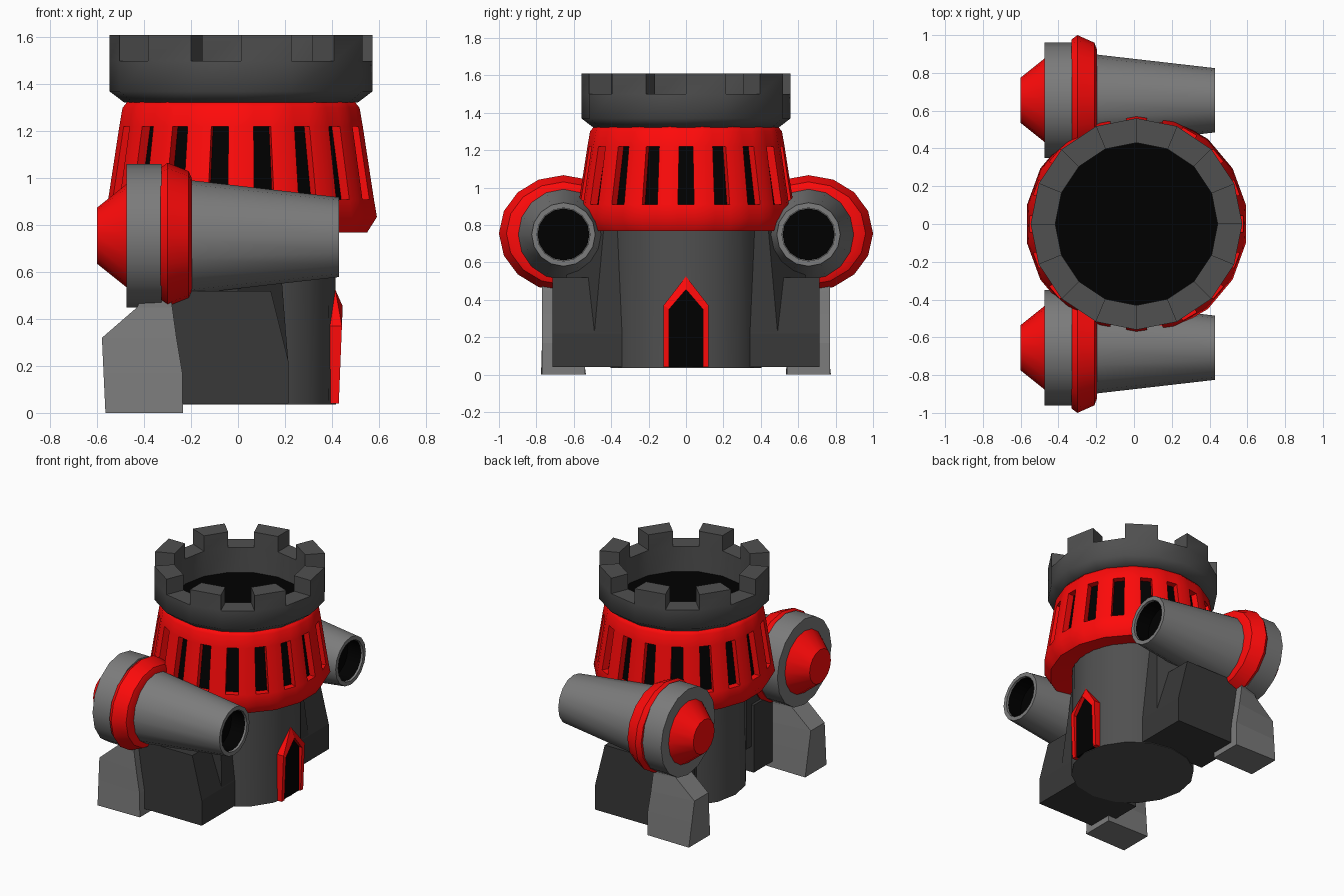
import bpy, bmesh
from math import sin, cos, pi, radians
from mathutils import Vector

if "Cube" in bpy.data.objects:
    bpy.data.objects.remove(bpy.data.objects["Cube"])


def material(name, rgb):
    m = bpy.data.materials.new(name)
    m.diffuse_color = (*rgb, 1)
    m.use_nodes = True
    m.node_tree.nodes["Principled BSDF"].inputs["Base Color"].default_value = m.diffuse_color
    return m


RED = material("red", (1.0, 0.003, 0.003))
BLACK = material("black", (0.0, 0.0, 0.0))
DARK = material("dark_grey", (0.08, 0.08, 0.08))
DARKER = material("darker_grey", (0.04, 0.04, 0.04))
GREY = material("mid_grey", (0.2, 0.2, 0.2))
CX = 0.013  # tower axis


def finish(name, bm, mats, smooth=0):
    bmesh.ops.remove_doubles(bm, verts=bm.verts, dist=1e-5)
    bmesh.ops.recalc_face_normals(bm, faces=bm.faces)
    me = bpy.data.meshes.new(name)
    bm.to_mesh(me)
    bm.free()
    for m in mats:
        me.materials.append(m)
    if smooth:
        me.shade_smooth()
        me.set_sharp_from_angle(angle=radians(smooth))
    ob = bpy.data.objects.new(name, me)
    bpy.context.collection.objects.link(ob)
    return ob


def quad(bm, pts, mat=0):
    f = bm.faces.new([bm.verts.new(p) for p in pts])
    f.material_index = mat


def loft(name, rings, mat, smooth=0):
    """Skin a stack of equal-length point loops and cap both ends."""
    bm = bmesh.new()
    rows = [[bm.verts.new(p) for p in r] for r in rings]
    n = len(rows[0])
    for a, b in zip(rows, rows[1:]):
        for i in range(n):
            j = (i + 1) % n
            bm.faces.new((a[i], a[j], b[j], b[i]))
    bm.faces.new(rows[0])
    bm.faces.new(rows[-1])
    return finish(name, bm, [mat], smooth)


def lathe_z(name, profile, mat, n=16):
    ring = lambda r, z: [(CX + r * cos(2 * pi * i / n), r * sin(2 * pi * i / n), z) for i in range(n)]
    return loft(name, [ring(r, z) for r, z in profile], mat, 28)


def lathe_x(name, profile, mat, y, z, ky=1.0, n=16):
    ring = lambda x, r: [(x, y + ky * r * cos(2 * pi * i / n), z + r * sin(2 * pi * i / n)) for i in range(n)]
    return loft(name, [ring(x, r) for x, r in profile], mat, 28)


# Tower body
lathe_z("tower_body", [(0.405, 0.036), (0.40, 0.80), (0.40, 1.28)], DARK)

# Red slotted skirt: 18 flat facets, each with a recessed black window
N, HALF = 18, pi / 18
RINGS = [(0.40, 0.79), (0.545, 0.768), (0.588, 0.835), (0.575, 0.91),
         (0.527, 1.22), (0.513, 1.30), (0.49, 1.328), (0.45, 1.328)]
bm = bmesh.new()
for k in range(N):
    a = 2 * pi * k / N

    def pt(i, col, inset=0.0):
        r, z = RINGS[i]
        d = r * cos(HALF) - inset
        w = 0.043 if i <= 3 else 0.037
        t = (-r * sin(HALF), -w, w, r * sin(HALF))[col]
        return Vector((CX + d * cos(a) - t * sin(a), d * sin(a) + t * cos(a), z))

    for i in range(len(RINGS) - 1):
        for c in range(3):
            if i == 3 and c == 1:
                continue
            quad(bm, [pt(i, c), pt(i, c + 1), pt(i + 1, c + 1), pt(i + 1, c)])
    corners = [(3, 1), (3, 2), (4, 2), (4, 1)]
    for p, q in zip(corners, corners[1:] + corners[:1]):
        quad(bm, [pt(*p), pt(*q), pt(*q, 0.045), pt(*p, 0.045)])
    quad(bm, [pt(*p, 0.045) for p in corners], 1)
finish("slotted_skirt", bm, [RED, BLACK], 62)

# Crown with eight merlons (even segments are raised)
LOW, HIGH, RO, RI, FLOOR = 1.50, 1.61, 0.56, 0.43, 1.30
bm = bmesh.new()
for k in range(16):
    def cp(j, r, z):
        a = 2 * pi * (k + j) / 16
        return (CX + r * cos(a), r * sin(a), z)

    prof = [(0.43, 1.322), (0.497, 1.322), (RO, 1.37), (RO, LOW)]
    prof += [(RO, HIGH), (RI, HIGH)] if k % 2 == 0 else []
    prof += [(RI, LOW), (RI, FLOOR)]
    for p, q in zip(prof, prof[1:]):
        quad(bm, [cp(0, *p), cp(1, *p), cp(1, *q), cp(0, *q)])
    if k % 2 == 0:
        for j in (0, 1):
            quad(bm, [cp(j, RO, LOW), cp(j, RO, HIGH), cp(j, RI, HIGH), cp(j, RI, LOW)])
finish("battlement_crown", bm, [DARK], 60)
lathe_z("crown_floor", [(0.432, 1.30), (0.432, 1.321)], BLACK)

# Pointed doorway on the +x side
outer = [(-0.12, 0.04), (-0.12, 0.37), (0, 0.525), (0.12, 0.37), (0.12, 0.04)]
inner = [(-0.09, 0.04), (-0.09, 0.35), (0, 0.455), (0.09, 0.35), (0.09, 0.04)]
X0 = 0.34


def ends(x, pts):
    """Place y,z points at depth x, or on the slightly leaning door front."""
    lean = lambda z: 0.428 + 0.04 * z if z < 0.5 else 0.415
    return [(x if x else lean(z), y, z) for y, z in pts]


bm = bmesh.new()
for i in range(4):
    (a, b), (c, d) = outer[i:i + 2], inner[i:i + 2]
    quad(bm, ends(0, [a, b, d, c]))
    quad(bm, ends(0, [a, b]) + ends(X0, [b, a]))
    quad(bm, ends(0, [c, d]) + ends(X0, [d, c]))
    quad(bm, ends(X0, [a, b, d, c]))
for i in (0, 4):
    quad(bm, ends(0, [outer[i], inner[i]]) + ends(X0, [inner[i], outer[i]]))
finish("door_frame", bm, [RED])
loft("door_opening", [[(x, *p) for p in inner] for x in (X0, 0.419)], BLACK)

# Cannons and supports on both sides
Z = 0.755
for side, s in (("left", -1), ("right", 1)):
    y = s * 0.655
    lathe_x(side + "_cannon_cap", [(-0.60, 0.12), (-0.475, 0.22), (-0.45, 0.22)], RED, y, Z)
    lathe_x(side + "_cannon_breech", [(-0.475, 0.305), (-0.327, 0.305)], GREY, y, Z)
    lathe_x(side + "_cannon_band", [(-0.33, 0.290), (-0.30, 0.311), (-0.21, 0.275), (-0.195, 0.24)],
            RED, y, Z, 1.11)
    lathe_x(side + "_cannon_barrel", [(-0.25, 0.248), (0.43, 0.17), (0.43, 0.142), (0.30, 0.142)],
            GREY, y, Z - 0.006)
    bore = lathe_x(side + "_cannon_bore", [(0.31, 0.139), (0.417, 0.139)], BLACK, y, Z - 0.006)
    # Hollow the bore: drop its front cap and face the walls inward
    bm = bmesh.new()
    bm.from_mesh(bore.data)
    bmesh.ops.delete(bm, geom=[f for f in bm.faces if f.normal.x > 0.9], context='FACES')
    bmesh.ops.reverse_faces(bm, faces=bm.faces)
    bm.to_mesh(bore.data)
    bm.free()

    # Dark buttress block, then the tapered fin that climbs to the barrel
    block = [(-0.30, 0.04), (0.215, 0.04), (0.215, 0.22), (0.14, 0.52), (-0.30, 0.52)]
    loft(side + "_buttress", [[(x, s * yy, z) for x, z in block] for yy in (0.335, 0.715)], DARKER)
    loft(side + "_buttress_fin",
         [[(xf, s * 0.335, z), (xf, s * yo, z), (0, s * 0.64, z), (-0.28, s * 0.64, z), (-0.28, s * 0.28, z)]
          for z, xf, yo in ((0.22, 0.214, 0.49), (0.78, 0.17, 0.44))], DARKER)

    # Rear foot: the back narrows upward, the front edge keeps its full width
    levels = [(0.0, -0.565, -0.235, 0.12), (0.17, -0.573, -0.237, 0.098), (0.32, -0.58, -0.262, 0.078),
              (0.45, -0.43, -0.28, 0.078), (0.52, -0.40, -0.29, 0.085)]
    loft(side + "_foot",
         [[(a, y - h, z), (b, y - 0.115, z), (b, y + 0.115, z), (a, y + h, z)] for z, a, b, h in levels], GREY)
